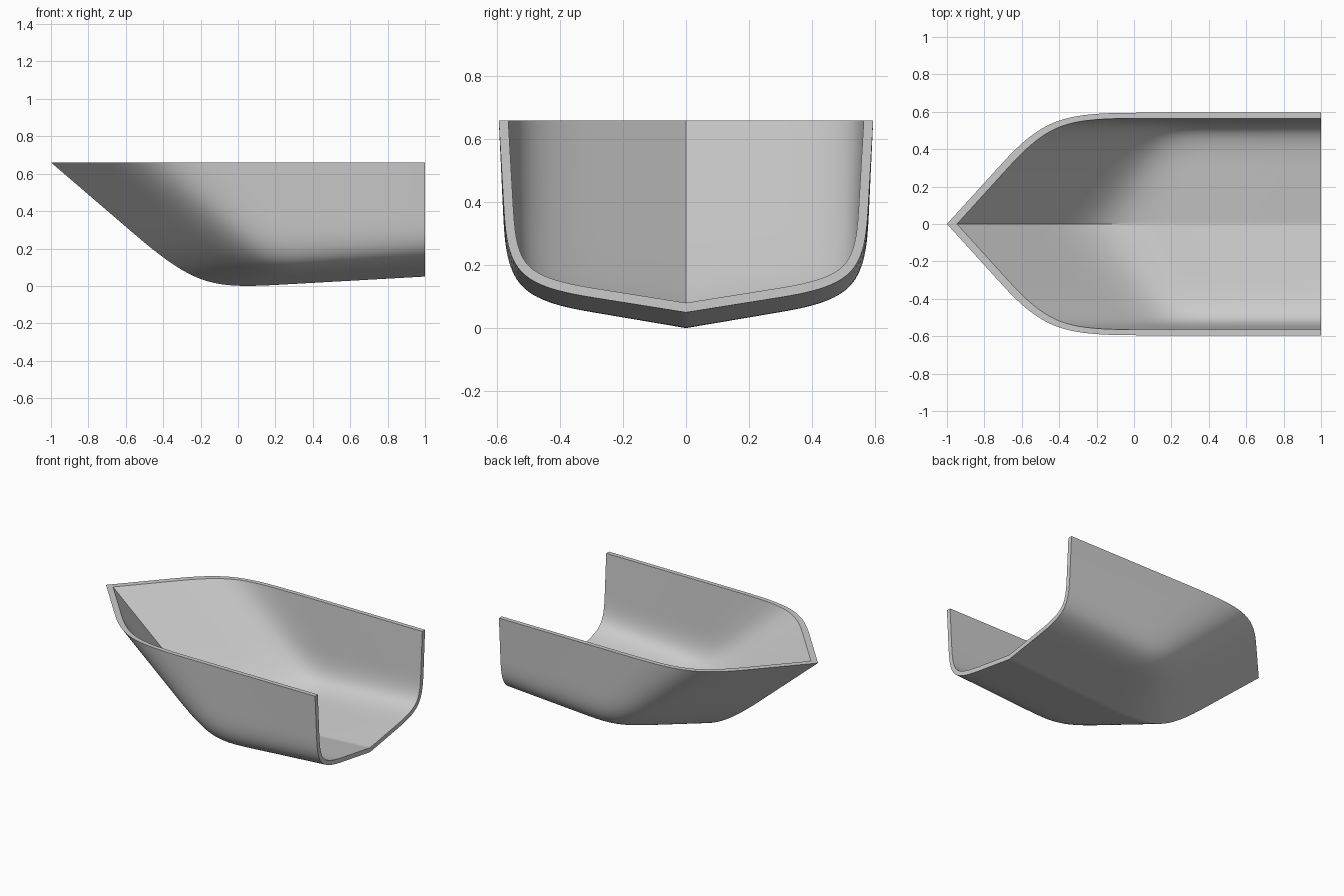
import bpy, bmesh, math
from mathutils import Vector

cube = bpy.data.objects.get("Cube")
if cube:
    bpy.data.objects.remove(cube, do_unlink=True)

DECK_Z, STERN_X, WALL = 0.66, 1.0, 0.03

# Corner points of one half of the hull
bow = Vector((-1.0, 0, DECK_Z))
keel = Vector((-0.21, 0, -0.018))
deck = Vector((-0.46, 0.595, DECK_Z))
chine = bow + (keel - bow) * 0.854 + (deck - bow) * 0.96   # keeps the bow panel flat
stern_keel = Vector((STERN_X, 0, 0.05))
stern_chine = Vector((STERN_X, 0.565, 0.14))
stern_deck = Vector((STERN_X, 0.595, DECK_Z))

# Cage rows; the first and last overshoot so the rim and stern can be trimmed flat
down = (-0.1, 0.52, 1)
across = (0, 0.47, 1)
aft = (0, 0.33, 1.06)


def add_panel(bm, a, b, c, d, rows, cols):
    """Bilinear grid of faces: rows run a to b, cols run a to d."""
    grid = [[bm.verts.new(a.lerp(b, s).lerp(d.lerp(c, s), t)) for t in cols] for s in rows]
    for i in range(len(rows) - 1):
        for j in range(len(cols) - 1):
            bm.faces.new((grid[i][j], grid[i + 1][j], grid[i + 1][j + 1], grid[i][j + 1]))


# Half-hull cage: bow, bottom and side panels
mesh = bpy.data.meshes.new("hull")
bm = bmesh.new()
add_panel(bm, bow, deck, chine, keel, across, down)
add_panel(bm, keel, chine, stern_chine, stern_keel, across, aft)
add_panel(bm, deck, stern_deck, stern_chine, chine, aft, down)
bmesh.ops.remove_doubles(bm, verts=bm.verts[:], dist=0.0005)
bm.to_mesh(mesh)
bm.free()
hull = bpy.data.objects.new("hull", mesh)
bpy.context.collection.objects.link(hull)

# Round the panels, mirror them and give the wall its thickness
sub = hull.modifiers.new("rounding", 'SUBSURF')
sub.levels = sub.render_levels = 4
sub.boundary_smooth = 'PRESERVE_CORNERS'
mirror = hull.modifiers.new("other_side", 'MIRROR')
mirror.use_axis = (False, True, False)
mirror.merge_threshold = 0.0005
wall = hull.modifiers.new("wall", 'SOLIDIFY')
wall.thickness = WALL
wall.offset = -1
wall.use_even_offset = True
wall.use_quality_normals = True

# Trim the stern and the rim flat and close the cuts
bpy.context.view_layer.update()
evaluated = hull.evaluated_get(bpy.context.evaluated_depsgraph_get())
bm = bmesh.new()
bm.from_mesh(evaluated.to_mesh())
evaluated.to_mesh_clear()
hull.modifiers.clear()
for point, normal in (((STERN_X, 0, 0), (1, 0, 0)), ((0, 0, DECK_Z), (0, 0, 1))):
    bmesh.ops.bisect_plane(bm, geom=bm.verts[:] + bm.edges[:] + bm.faces[:], dist=0.00001,
                           plane_co=point, plane_no=normal, clear_outer=True)
    bmesh.ops.holes_fill(bm, edges=[e for e in bm.edges if e.is_boundary], sides=0)
bmesh.ops.recalc_face_normals(bm, faces=bm.faces[:])
bm.to_mesh(mesh)
bm.free()

# Plain grey paint
grey = bpy.data.materials.new("hull grey")
grey.use_nodes = True
colour = (0.6, 0.6, 0.6, 1)
grey.diffuse_color = colour
grey.node_tree.nodes["Principled BSDF"].inputs["Base Color"].default_value = colour
mesh.materials.clear()
mesh.materials.append(grey)

# Smooth shading with a sharp stem and rim
bpy.ops.object.select_all(action='DESELECT')
hull.select_set(True)
bpy.context.view_layer.objects.active = hull
bpy.ops.object.shade_smooth_by_angle(angle=math.radians(30))
